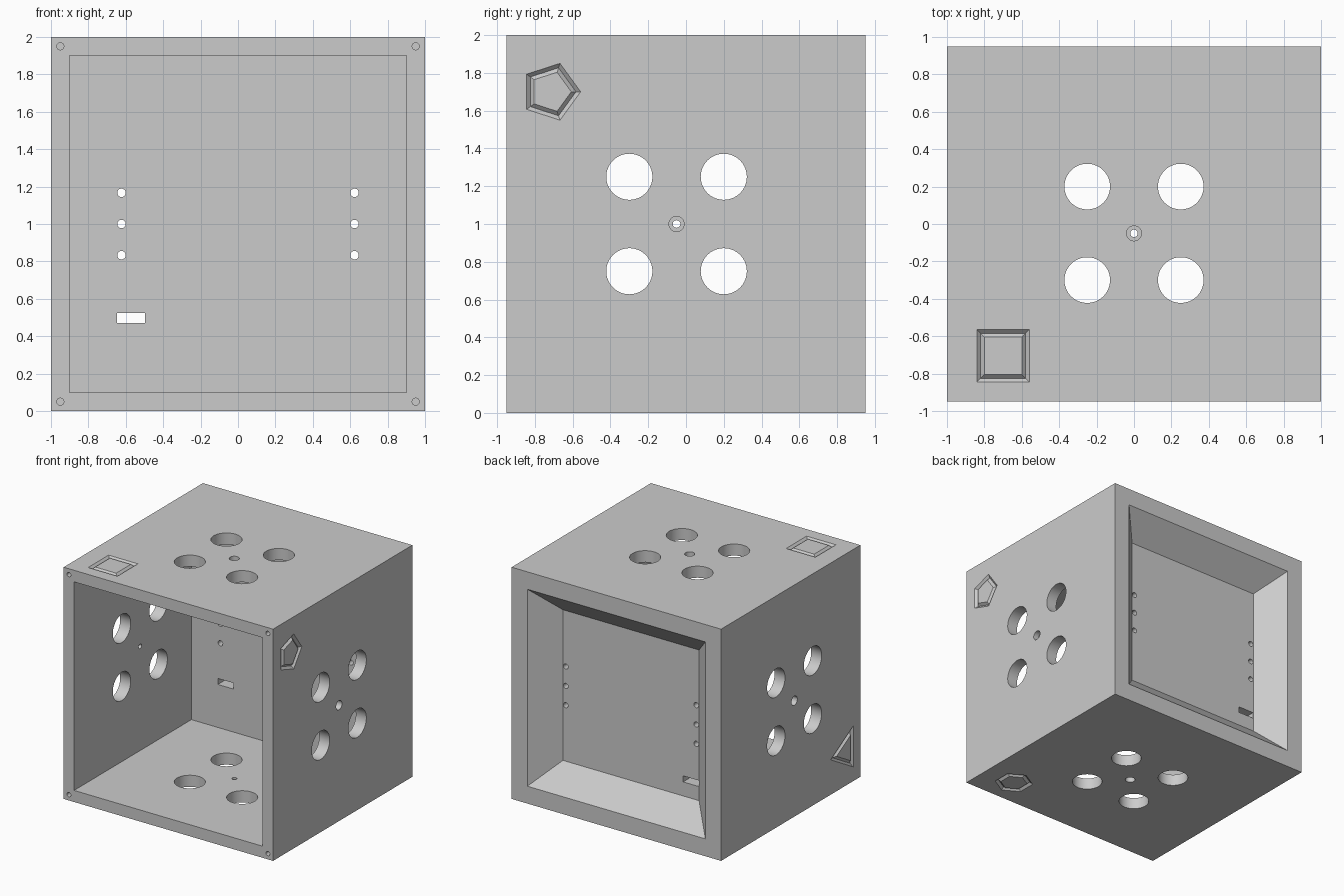
import bpy, bmesh, math
from mathutils import Vector, Matrix

cube = bpy.data.objects.get("Cube")
if cube:
    bpy.data.objects.remove(cube, do_unlink=True)

X, Y, Z = Vector((1, 0, 0)), Vector((0, 1, 0)), Vector((0, 0, 1))
ROOT2 = math.sqrt(2)

grey = bpy.data.materials.new("plain grey")
grey.use_nodes = True
grey.diffuse_color = (0.6, 0.6, 0.6, 1)
grey.node_tree.nodes["Principled BSDF"].inputs["Base Color"].default_value = (0.6, 0.6, 0.6, 1)


def loft(bm, profile, sides, origin, normal, u, phase=0.0, closed=False):
    """Solid of (radius, height) rings about normal; closed makes a ring-shaped solid."""
    v = normal.cross(u)
    rings = []
    for radius, height in profile:
        ring = []
        for i in range(sides):
            a = phase + math.tau * i / sides
            ring.append(bm.verts.new(Vector(origin) + normal * height
                                     + (u * math.cos(a) + v * math.sin(a)) * radius))
        rings.append(ring)
    pairs = list(zip(rings, rings[1:]))
    if closed:
        pairs.append((rings[-1], rings[0]))
    else:
        bm.faces.new(rings[0])
        bm.faces.new(rings[-1])
    for lower, upper in pairs:
        for i in range(sides):
            j = (i + 1) % sides
            bm.faces.new((lower[i], lower[j], upper[j], upper[i]))


def finish(bm, name):
    bmesh.ops.recalc_face_normals(bm, faces=bm.faces[:])
    mesh = bpy.data.meshes.new(name)
    bm.to_mesh(mesh)
    bm.free()
    mesh.materials.append(grey)
    ob = bpy.data.objects.new(name, mesh)
    bpy.context.collection.objects.link(ob)
    return ob


def cut(target, bm, name):
    cutter = finish(bm, name)
    cutter.hide_render = True
    mod = target.modifiers.new(name, "BOOLEAN")
    mod.operation = "DIFFERENCE"
    mod.solver = "EXACT"
    mod.object = cutter
    bpy.context.view_layer.objects.active = target
    bpy.ops.object.modifier_apply(modifier=name)
    bpy.data.objects.remove(cutter, do_unlink=True)


# Outer block
bm = bmesh.new()
bmesh.ops.create_cube(bm, size=1, matrix=Matrix.Translation((0, 0, 1)) @ Matrix.Diagonal((2, 1.9, 2, 1)))
housing = finish(bm, "housing")

# Open front cavity and tapered back recess, leaving an inner panel
bm = bmesh.new()
loft(bm, [(0.9 * ROOT2, -0.65), (0.9 * ROOT2, 1.2)], 4, (0, 0, 1), -Y, X, math.pi / 4)
loft(bm, [(0.65 * ROOT2, 0.75), (0.9 * ROOT2, 1.0)], 4, (0, 0, 1), Y, X, math.pi / 4)
cut(housing, bm, "cavities")

# Four large holes and a stepped centre hole in each of the four walls
bm = bmesh.new()
for normal in (X, -X, Z, -Z):
    across = Z if normal.x else X
    centre = Z + normal - Y * 0.05
    for s in (-0.25, 0.25):
        for t in (-0.25, 0.25):
            loft(bm, [(0.122, 0.05), (0.122, -0.15)], 64, centre + across * s + Y * t, normal, Y)
    loft(bm, [(0.04, 0.05), (0.04, -0.05), (0.02, -0.05), (0.02, -0.15)], 32, centre, normal, Y)

# Blind fixing holes in the front rim, round holes and slot in the inner panel
for side in (-1, 1):
    for z in (0.05, 1.95):
        loft(bm, [(0.019, 0.05), (0.019, -0.15)], 24, (side * 0.95, -0.95, z), -Y, X)
    for z in (0.833, 1, 1.167):
        loft(bm, [(0.0225, 0.07), (0.0225, -0.07)], 24, (side * 0.623, 0.7, z), Y, X)
bmesh.ops.create_cube(bm, size=1, matrix=Matrix.Translation((-0.573, 0.7, 0.497))
                      @ Matrix.Diagonal((0.15, 0.14, 0.052, 1)))
cut(housing, bm, "holes")

# V-grooved polygon outline on each wall: sides, valley apothem, centre, normal, phase
grooves = [
    (3, 0.0825, (-1, -0.751, 0.3), -X, 0),
    (4, 0.12, (-0.7, -0.705, 2), Z, math.pi / 4),
    (5, 0.108, (1, -0.716, 1.7), X, 0),
    (6, 0.115, (0.7, -0.7, 0), -Z, 0),
]
bm = bmesh.new()
for sides, apothem, centre, normal, phase in grooves:
    k = 1 / math.cos(math.pi / sides)
    vee = [((apothem + 0.03) * k, 0.01), ((apothem - 0.03) * k, 0.01), (apothem * k, -0.02)]
    loft(bm, vee, sides, centre, normal, Y, phase, closed=True)
cut(housing, bm, "grooves")

# Smooth hole walls, sharp edges elsewhere
bpy.ops.object.select_all(action="DESELECT")
housing.select_set(True)
bpy.context.view_layer.objects.active = housing
bpy.ops.object.shade_smooth_by_angle(angle=math.radians(30))
